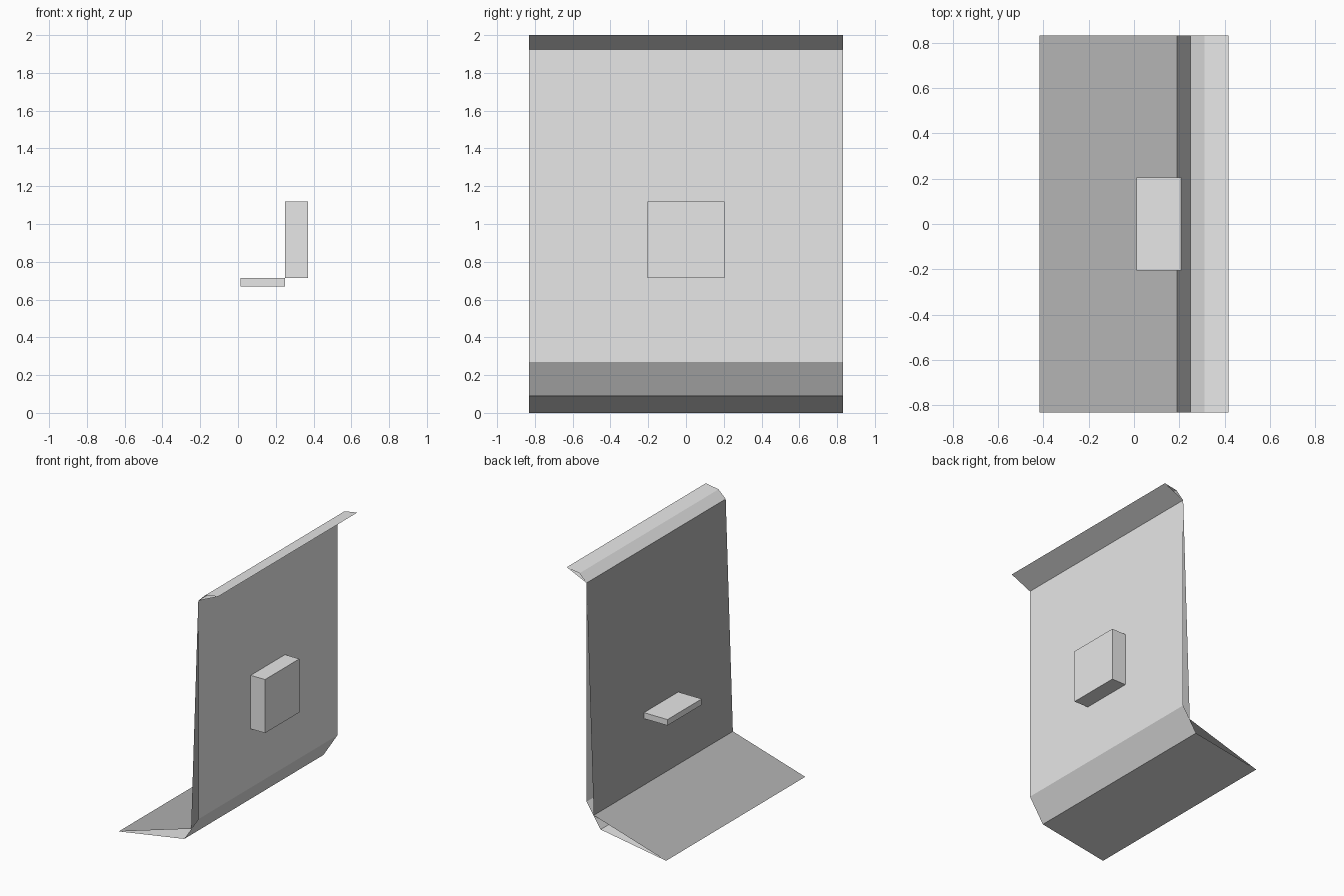
import bpy
import bmesh

if "Cube" in bpy.data.objects:
    bpy.data.objects.remove(bpy.data.objects["Cube"], do_unlink=True)

HALF_DEPTH = 0.832


def make_material(name, value):
    mat = bpy.data.materials.new(name)
    mat.use_nodes = True
    colour = (value, value, value, 1)
    mat.diffuse_color = colour
    mat.node_tree.nodes["Principled BSDF"].inputs["Base Color"].default_value = colour
    return mat


light_grey = make_material("light grey", 0.8)
mid_grey = make_material("mid grey", 0.45)


def finish(name, bm, *materials):
    mesh = bpy.data.meshes.new(name)
    bm.to_mesh(mesh)
    bm.free()
    for mat in materials:
        mesh.materials.append(mat)
    obj = bpy.data.objects.new(name, mesh)
    bpy.context.collection.objects.link(obj)
    return obj


def open_prism(name, profile):
    """Extrude a counter-clockwise (x, z) outline along y, leaving the ends open."""
    bm = bmesh.new()
    front, back = [[bm.verts.new((x, y, z)) for x, z in profile]
                   for y in (-HALF_DEPTH, HALF_DEPTH)]
    for i in range(len(profile)):
        j = (i + 1) % len(profile)
        bm.faces.new((front[i], back[i], back[j], front[j]))
    bm.normal_update()
    return finish(name, bm, light_grey, mid_grey)


def box(name, low, high):
    bm = bmesh.new()
    bmesh.ops.create_cube(bm, size=1)
    for v in bm.verts:
        v.co = [h if c > 0 else l for c, l, h in zip(v.co, low, high)]
    return finish(name, bm, light_grey)


# Tapered wall with its sloping foot
wall = open_prism("wall_and_foot", [
    (0.133, 0.09), (0.25, 0.27), (0.25, 1.925), (0.19, 0.182), (-0.416, 0)])

# Inner wall and upper side of the foot are darker
for face in wall.data.polygons:
    face.material_index = 1 if face.normal.x < -0.1 else 0

# Flared lip along the top edge
open_prism("top_lip", [(0.25, 1.925), (0.416, 2.0), (0.31, 1.982)])

# Block on the outside, small shelf on the inside
box("outer_block", (0.25, -0.205, 0.715), (0.37, 0.205, 1.12))
box("inner_shelf", (0.012, -0.205, 0.67), (0.249, 0.205, 0.715))
